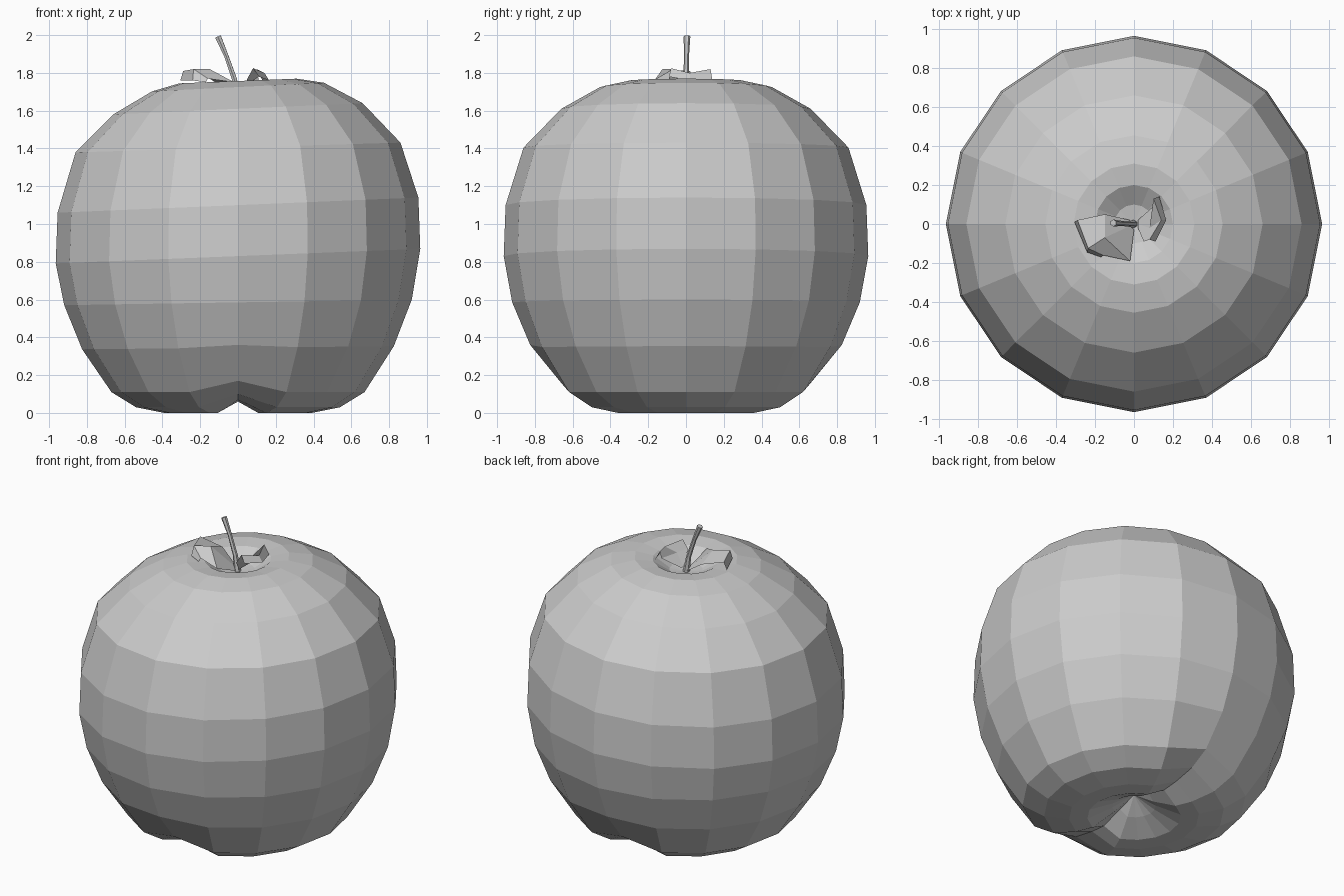
import bpy, bmesh, math
from mathutils import Vector

if "Cube" in bpy.data.objects:
    bpy.data.objects.remove(bpy.data.objects["Cube"])

SIDES = 16


def make_object(name, bm):
    bmesh.ops.recalc_face_normals(bm, faces=bm.faces)
    mesh = bpy.data.meshes.new(name)
    bm.to_mesh(mesh)
    bm.free()
    obj = bpy.data.objects.new(name, mesh)
    bpy.context.collection.objects.link(obj)
    return obj


# Fruit body: lathed rings of (radius, height, sideways tilt, groove lift)
profile = [
    (0.13, 0.07, 0.0, 0.04), (0.28, 0.0, 0.0, 0.06), (0.39, 0.0, 0.0, 0.07),
    (0.54, 0.03, 0.0, 0.07), (0.67, 0.11, 0.0, 0.06), (0.825, 0.345, 0.01, 0.015),
    (0.92, 0.585, 0.016, 0.0), (0.965, 0.83, 0.04, 0.0), (0.955, 1.10, 0.042, 0.0),
    (0.86, 1.405, 0.03, 0.0), (0.66, 1.61, 0.045, 0.0), (0.455, 1.725, 0.05, 0.0),
    (0.31, 1.757, 0.04, 0.0), (0.20, 1.745, 0.03, 0.0), (0.10, 1.68, 0.0, 0.0),
]
bm = bmesh.new()
rings = []
for r, z, tilt, lift in profile:
    ring = []
    for i in range(SIDES):
        a = 2 * math.pi * i / SIDES
        x, y = r * math.cos(a), r * math.sin(a)
        groove = lift if i in (SIDES // 4, 3 * SIDES // 4) else 0
        ring.append(bm.verts.new((x, y, z + tilt * x + groove)))
    rings.append(ring)
for low, high in zip(rings, rings[1:]):
    for i in range(SIDES):
        j = (i + 1) % SIDES
        bm.faces.new((low[i], low[j], high[j], high[i]))
for ring, z in ((rings[0], 0.15), (rings[-1], 1.665)):
    tip = bm.verts.new((0, 0, z))
    for i in range(SIDES):
        bm.faces.new((ring[i], ring[(i + 1) % SIDES], tip))
make_object("fruit_body", bm)

# Stem: bent tapering tube
path = [(0.0, 0.0, 1.65, 0.022), (-0.02, 0.0, 1.77, 0.015),
        (-0.062, 0.003, 1.89, 0.013), (-0.106, 0.005, 1.993, 0.018)]
bm = bmesh.new()
rings = []
for k, p in enumerate(path):
    before, after = path[max(k - 1, 0)], path[min(k + 1, len(path) - 1)]
    rot = (Vector(after[:3]) - Vector(before[:3])).to_track_quat('Z', 'Y')
    rings.append([bm.verts.new(Vector(p[:3]) + rot @ Vector(
        (p[3] * math.cos(i * math.pi / 3), p[3] * math.sin(i * math.pi / 3), 0)))
        for i in range(6)])
for low, high in zip(rings, rings[1:]):
    for i in range(6):
        bm.faces.new((low[i], low[(i + 1) % 6], high[(i + 1) % 6], high[i]))
bm.faces.new(rings[0])
bm.faces.new(rings[-1])
make_object("stem", bm)


# Folded leaves: rows of left edge, crease and right edge, from root to tip
def make_leaf(name, rows):
    bm = bmesh.new()
    grid = [[bm.verts.new(p) for p in row] for row in rows]
    for a, b in zip(grid, grid[1:]):
        for i in range(2):
            bm.faces.new((a[i], a[i + 1], b[i + 1], b[i]))
    make_object(name, bm)


make_leaf("leaf_left", [
    [(-0.02, 0.02, 1.68), (-0.02, -0.01, 1.70), (0.0, -0.03, 1.68)],
    [(-0.15, 0.05, 1.77), (-0.15, -0.07, 1.82), (-0.02, -0.19, 1.75)],
    [(-0.29, 0.02, 1.81), (-0.235, -0.125, 1.82), (-0.16, -0.16, 1.77)],
    [(-0.305, 0.01, 1.76), (-0.24, -0.145, 1.76), (-0.17, -0.17, 1.75)],
])
make_leaf("leaf_right", [
    [(0.02, -0.02, 1.69), (0.02, 0.0, 1.69), (0.02, 0.02, 1.69)],
    [(0.05, -0.09, 1.77), (0.08, -0.02, 1.76), (0.11, 0.10, 1.76)],
    [(0.08, -0.08, 1.825), (0.14, 0.02, 1.80), (0.10, 0.13, 1.82)],
    [(0.11, -0.09, 1.78), (0.165, 0.02, 1.76), (0.13, 0.14, 1.76)],
])
